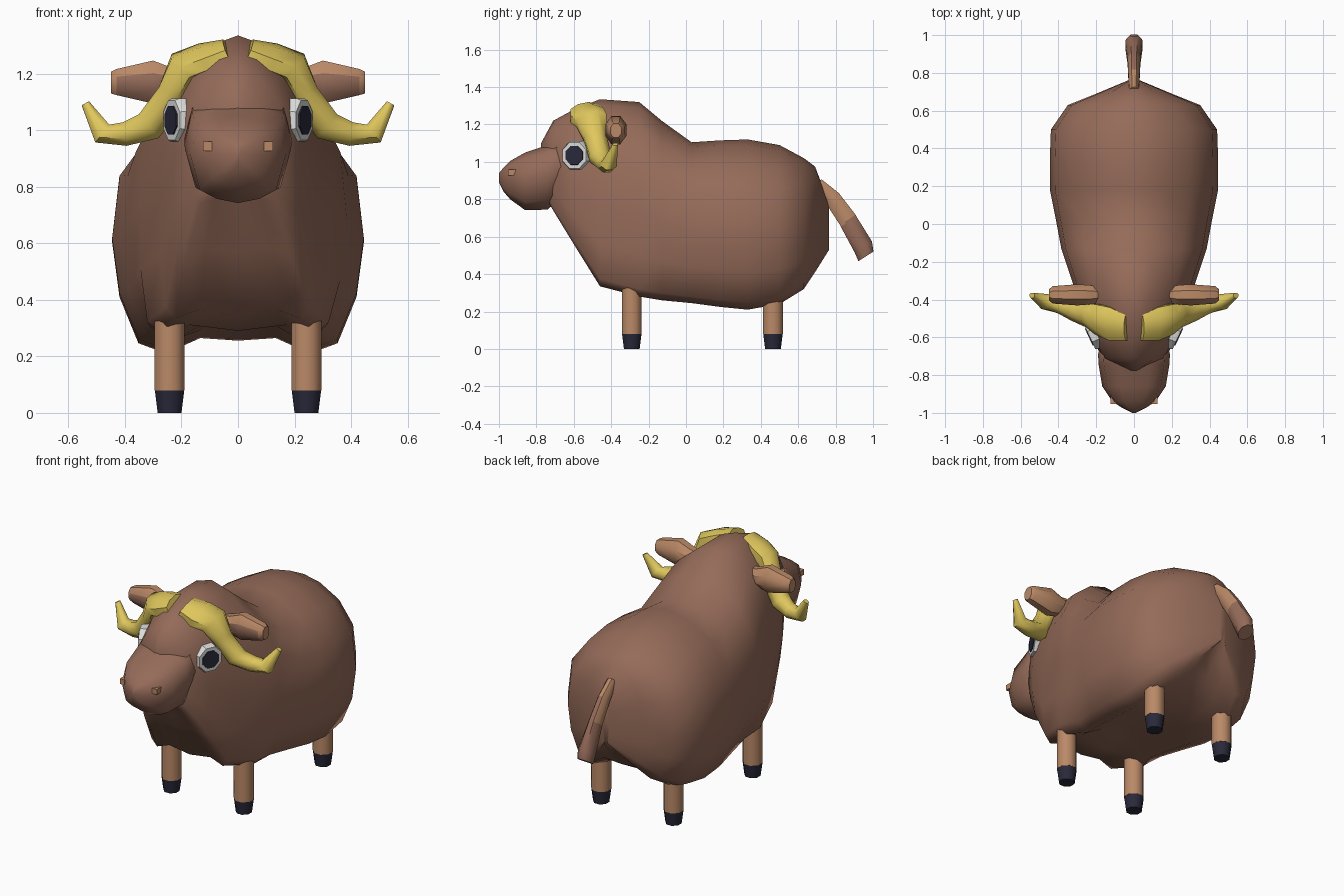
import bpy, bmesh, math
from mathutils import Vector

if "Cube" in bpy.data.objects:
    bpy.data.objects.remove(bpy.data.objects["Cube"])


def material(name, rgb):
    m = bpy.data.materials.new(name)
    m.diffuse_color = (*rgb, 1)
    m.use_nodes = True
    m.node_tree.nodes["Principled BSDF"].inputs["Base Color"].default_value = m.diffuse_color
    return m


BROWN = material("brown hide", (0.30, 0.147, 0.100))
TAN = material("tan hide", (0.49, 0.25, 0.135))
HORN = material("yellow horn", (0.74, 0.57, 0.11))
DARK = material("dark hoof", (0.022, 0.022, 0.043))
WHITE = material("eye white", (0.72, 0.72, 0.70))


def loft(name, rings, mats, rule=None, angle=50):
    """Skin a list of closed rings, cap both ends, colour faces by rule."""
    bm = bmesh.new()
    vs = [[bm.verts.new(p) for p in r] for r in rings]
    n = len(vs[0])
    for a, b in zip(vs, vs[1:]):
        for i in range(n):
            j = (i + 1) % n
            bm.faces.new((a[i], a[j], b[j], b[i]))
    bm.faces.new(vs[0])
    bm.faces.new(vs[-1])
    bmesh.ops.recalc_face_normals(bm, faces=bm.faces)
    bm.normal_update()
    if rule:
        for f in bm.faces:
            f.material_index = rule(f)
    me = bpy.data.meshes.new(name)
    bm.to_mesh(me)
    bm.free()
    for m in mats:
        me.materials.append(m)
    ob = bpy.data.objects.new(name, me)
    bpy.context.collection.objects.link(ob)
    bpy.ops.object.select_all(action='DESELECT')
    ob.select_set(True)
    bpy.context.view_layer.objects.active = ob
    bpy.ops.object.shade_smooth_by_angle(angle=math.radians(angle))
    return ob


def section(half, y, w, z0, z1):
    """Mirrored cross-section from normalised half profile."""
    full = half + [(-x, z) for x, z in half[-2:0:-1]]
    return [(x * w, y, z0 + z * (z1 - z0)) for x, z in full]


def oval(c, u, v, n=8):
    """Ring around c whose flats touch the half axes u and v."""
    c, k = Vector(c), 1 / math.cos(math.pi / n)
    u, v = Vector(u) * k, Vector(v) * k
    return [c + u * math.cos(t) + v * math.sin(t)
            for t in (2 * math.pi * (i + .5) / n for i in range(n))]


# Body with neck and head: y, half width, bottom, top; the chest is squarer low down
hide = [(0, .05), (.3, .06), (.57, 0), (.79, .04), (.94, .22), (1, .44), (.94, .69), (.67, .87), (.3, .97), (0, 1)]
chest = [(0, .01), (.5, .03), (.8, 0), (.93, .04), (1, .22), (1, .44), (.94, .69), (.67, .87), (.3, .97), (0, 1)]
body = [(-.775, .03, .86, 1.10), (-.71, .165, .74, 1.22), (-.60, .228, .56, 1.28), (-.46, .275, .335, 1.335),
        (-.25, .345, .28, 1.32), (-.13, .385, .26, 1.22), (.03, .415, .245, 1.105), (.18, .445, .225, 1.115),
        (.33, .446, .21, 1.12), (.50, .44, .24, 1.09), (.63, .35, .32, 1.02), (.69, .20, .41, .975),
        (.765, .02, .53, .78)]
loft("body", [section(chest if b[0] < -.2 else hide, *b) for b in body], [BROWN], angle=60)

# Snout
muzzle = [(0, 0), (.45, .05), (.8, .15), (1, .55), (.85, .89), (.45, .96), (0, 1)]
snout = [(-.62, .175, .90, 1.06), (-.69, .19, .79, 1.115), (-.74, .188, .745, 1.09), (-.86, .168, .742, 1.05),
         (-.94, .115, .80, 1.005), (-.975, .06, .84, .97), (-1.0, .01, .89, .94)]
loft("snout", [section(muzzle, *s) for s in snout], [BROWN], angle=60)

# Tail with darker tuft: y, z, half width across x, half thickness
tail = [(.70, .89, .026, .03), (.78, .81, .030, .044), (.865, .69, .034, .05), (.87, .68, .035, .05),
        (.948, .545, .046, .055), (.962, .495, .042, .048)]
side = Vector((0, .84, .54))
rings = [oval((0, y, z), (w, 0, 0), side * t) for y, z, w, t in tail]
loft("tail", rings, [TAN, BROWN], lambda f: int(f.calc_center_median().y > .86))

for s, label in ((-1, "left"), (1, "right")):
    # Legs with hooves
    for y, end in ((-.29, "front"), (.465, "back")):
        leg = [(0, .042), (.08, .052), (.08, .053), (.325, .053)]
        loft(f"{end}_leg_{label}", [oval((s * .242, y, z), (r, 0, 0), (0, r, 0)) for z, r in leg],
             [TAN, DARK], lambda f: int(f.calc_center_median().z < .07))

    # Horn: x, y, z, half height, half depth; leans back with the brow
    path = [(.04, -.55, 1.285, .032, .068), (.12, -.53, 1.25, .052, .088), (.19, -.505, 1.222, .06, .08),
            (.235, -.485, 1.125, .052, .062), (.315, -.455, 1.014, .055, .058), (.40, -.425, .986, .042, .048),
            (.48, -.41, .988, .04, .04), (.54, -.378, 1.095, .015, .014)]
    rings = []
    for i, (x, y, z, h, d) in enumerate(path):
        a, b = path[max(i - 1, 0)], path[min(i + 1, len(path) - 1)]
        nrm = Vector((-(b[2] - a[2]) * s, 0, b[0] - a[0])).normalized()
        rings.append(oval((s * x, y, z), nrm * h, (0, d, d * .22 if i < 3 else 0)))
    loft(f"horn_{label}", rings, [HORN])

    # Ear with darker front hollow: x, z, half height, half depth
    ear = [(.17, 1.165, .04, .035), (.22, 1.165, .05, .05), (.30, 1.17, .076, .056),
           (.43, 1.17, .046, .046), (.45, 1.168, .038, .03)]
    rings = [oval((s * x, -.375, z), (0, d, 0), (0, 0, h)) for x, z, h, d in ear]
    loft(f"ear_{label}", rings, [TAN, BROWN],
         lambda f: int(f.normal.y < -.72 and abs(f.calc_center_median().x) < .43 and
                       f.calc_center_median().z < 1.2), 40)

    # Eye white and pupil, tilted slightly forward
    n = Vector((s * .906, -.42, 0))
    t, c = Vector((.42 * s, .906, 0)), Vector((s * .224, -.592, 1.035))
    white, pupil = ((-.05, .076), (0, .076), (.012, .070)), ((0, .051), (.017, .050))
    for part, mat, steps in (("eye", WHITE, white), ("pupil", DARK, pupil)):
        loft(f"{part}_{label}", [oval(c + n * k, t * r, (0, 0, r)) for k, r in steps], [mat], angle=30)

    # Nostril
    rings = [oval((s * .108, y, .943), (.016, 0, 0), (0, 0, .016), 4) for y in (-.90, -.953)]
    loft(f"nostril_{label}", rings, [TAN], angle=30)
